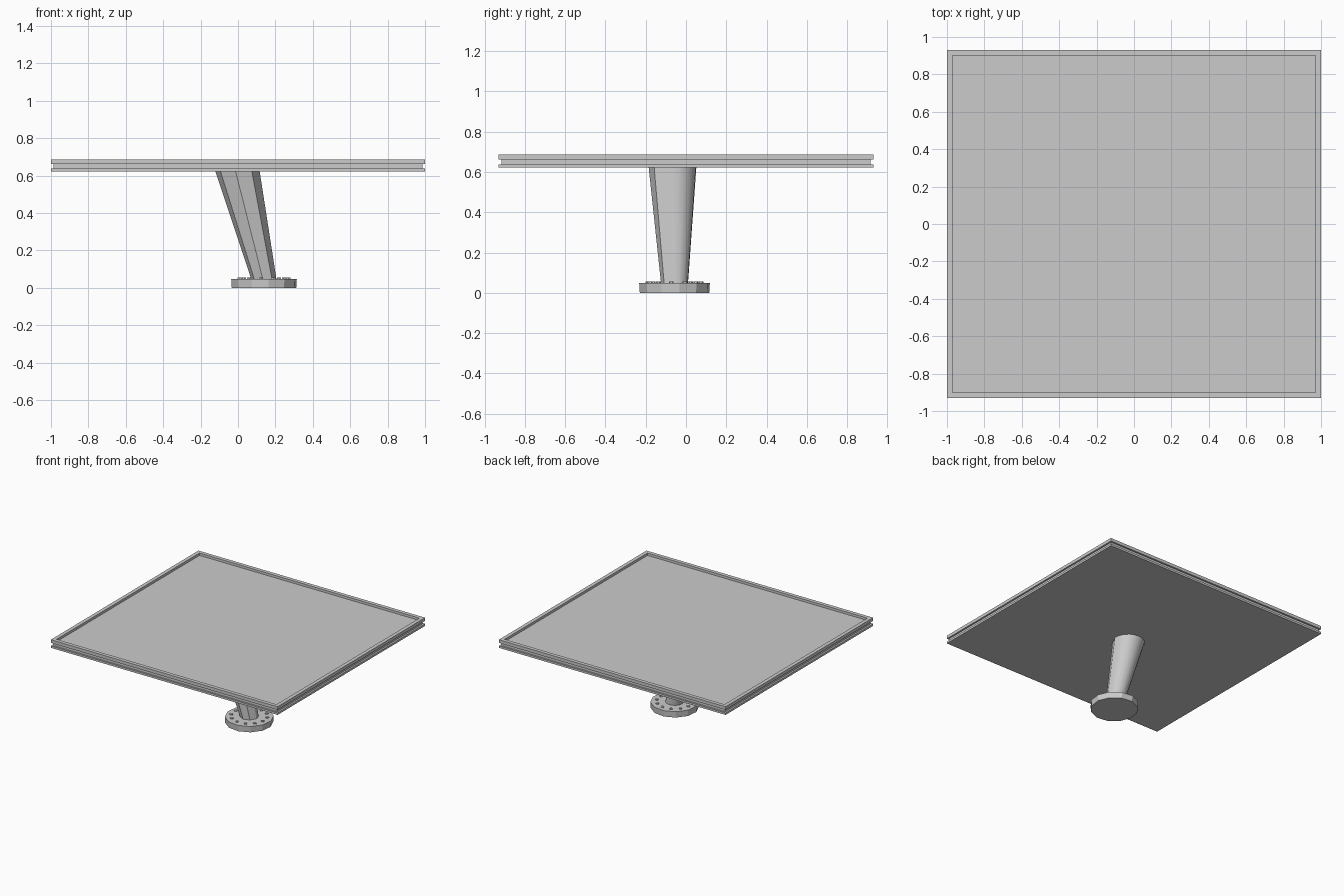
import bpy, bmesh, math

if "Cube" in bpy.data.objects:
    bpy.data.objects.remove(bpy.data.objects["Cube"])


def make_object(name, bm):
    bmesh.ops.recalc_face_normals(bm, faces=bm.faces)
    mesh = bpy.data.meshes.new(name)
    bm.to_mesh(mesh)
    bm.free()
    ob = bpy.data.objects.new(name, mesh)
    bpy.context.collection.objects.link(ob)
    return ob


def loft(name, rings):
    """Bridge equal-length rings in order and cap both ends."""
    bm = bmesh.new()
    loops = [[bm.verts.new(p) for p in ring] for ring in rings]
    n = len(loops[0])
    for a, b in zip(loops, loops[1:]):
        for i in range(n):
            j = (i + 1) % n
            bm.faces.new((a[i], a[j], b[j], b[i]))
    bm.faces.new(loops[0][::-1])
    bm.faces.new(loops[-1])
    return make_object(name, bm)


def rectangle(inset, z):
    x, y = 1.0 - inset, 0.93 - inset
    return [(-x, -y, z), (x, -y, z), (x, y, z), (-x, y, z)]


def ring(cx, cy, z, r, angles):
    return [(cx + r * math.cos(math.radians(a)),
             cy + r * math.sin(math.radians(a)), z) for a in angles]


# Tabletop: grooved edge and raised rim around a recessed surface
profile = [(0, .622), (0, .638), (.014, .638), (.014, .662), (0, .662),
           (0, .687), (.03, .687), (.03, .668)]
loft("tabletop", [rectangle(i, z) for i, z in profile])

# Base disc
BX, BY = 0.139, -0.057
disc = [8 + 30 * i for i in range(12)]
loft("base_disc", [ring(BX, BY, 0, .174, disc), ring(BX, BY, .048, .177, disc)])

# Bolt heads around the disc
bm = bmesh.new()
for i in range(12):
    a = math.radians(23 + 30 * i)
    r = bmesh.ops.create_cone(bm, cap_ends=True, segments=6, radius1=.012,
                              radius2=.012, depth=.012)
    bmesh.ops.translate(bm, verts=r["verts"],
                        vec=(BX + .132 * math.cos(a), BY + .132 * math.sin(a), .049))
make_object("base_bolts", bm)

# Leaning tapered leg: broad flat facets in front, rounded behind
angles = [-5, 15, 35, 55, 75, 95, 115, 135, 155, 178, 220, 265, 310]
leg = loft("leg", [ring(BX, BY, .045, .067, angles),
                   ring(-.003, -.067, .625, .119, angles)])
bpy.context.view_layer.objects.active = leg
leg.select_set(True)
bpy.ops.object.shade_smooth_by_angle(angle=math.radians(28))
